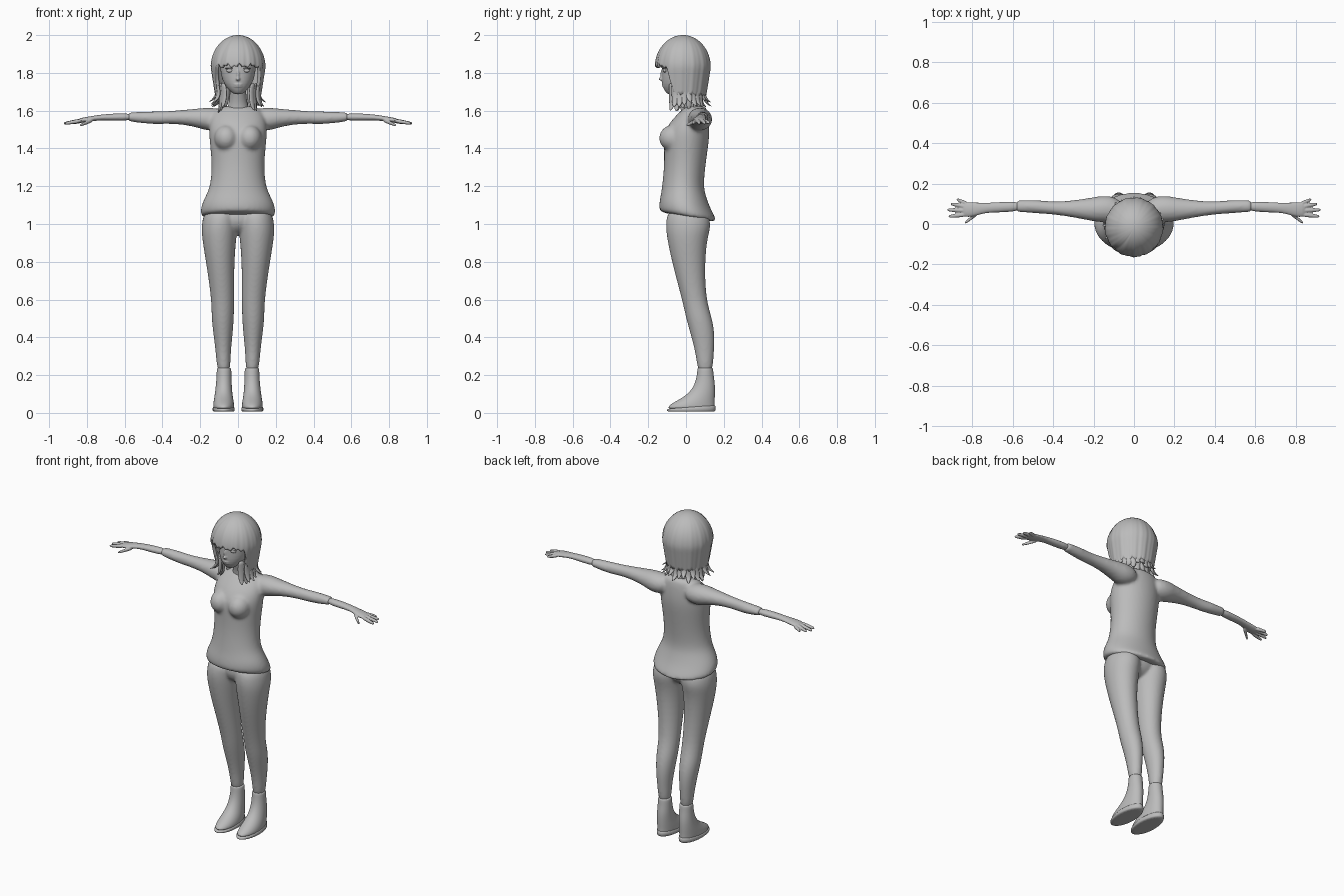
import bpy, bmesh, math, random
from mathutils import Matrix, Vector

random.seed(4)
cube = bpy.data.objects.get("Cube")
if cube:
    bpy.data.objects.remove(cube)

grey = bpy.data.materials.new("plain grey")
grey.use_nodes = True
grey.diffuse_color = (.5, .5, .5, 1)
grey.node_tree.nodes["Principled BSDF"].inputs["Base Color"].default_value = (.5, .5, .5, 1)


def loft(bm, rings, axis="z", sides=24):
    """Closed tube through rings (position, centre a, centre b, radius a, radius b)."""
    loops, made = [], []
    for pos, ca, cb, ra, rb in rings:
        loop = []
        for i in range(sides):
            t = math.tau * i / sides
            a, b = ca + ra * math.cos(t), cb + rb * math.sin(t)
            loop.append(bm.verts.new((a, b, pos) if axis == "z" else (pos, a, b)))
        loops.append(loop)
        made += loop
    for low, high in zip(loops, loops[1:]):
        for i in range(sides):
            j = (i + 1) % sides
            bm.faces.new((low[i], low[j], high[j], high[i]))
    bm.faces.new(loops[0])
    bm.faces.new(loops[-1])
    return made


def ball(bm, centre, size):
    matrix = Matrix.Translation(centre) @ Matrix.Diagonal((*size, 1))
    bmesh.ops.create_uvsphere(bm, u_segments=20, v_segments=12, radius=1, matrix=matrix)


def finish(bm, name, mirror=False, subsurf=1, voxel=0, smooth=0):
    bmesh.ops.recalc_face_normals(bm, faces=bm.faces)
    for face in bm.faces:
        face.smooth = True
    mesh = bpy.data.meshes.new(name)
    bm.to_mesh(mesh)
    bm.free()
    mesh.materials.append(grey)
    obj = bpy.data.objects.new(name, mesh)
    bpy.context.collection.objects.link(obj)
    if subsurf:
        mod = obj.modifiers.new("Rounding", "SUBSURF")
        mod.levels = mod.render_levels = subsurf
    if mirror:
        obj.modifiers.new("Mirror", "MIRROR").use_mirror_merge = False
    if voxel:
        mod = obj.modifiers.new("Blend", "REMESH")
        mod.mode, mod.voxel_size, mod.use_smooth_shade = "VOXEL", voxel, True
    if smooth:
        mod = obj.modifiers.new("Relax", "SMOOTH")
        mod.factor, mod.iterations = .5, smooth
    return obj


# Sweater: trunk with a hem that drops at the back, bust and sleeves
bm = bmesh.new()
trunk = loft(bm, [
    (1.035, 0, .01, .18, .14), (1.05, 0, .01, .202, .154), (1.1, 0, -.006, .195, .135),
    (1.15, 0, -.012, .17, .12), (1.2, 0, -.017, .147, .109), (1.3, 0, -.007, .138, .109),
    (1.4, 0, 0, .146, .116), (1.48, 0, .003, .155, .123), (1.55, 0, .022, .15, .1),
    (1.6, 0, .045, .125, .07), (1.628, 0, .052, .09, .05)], sides=32)
for v in trunk:
    fade = min(1, max(0, (1.25 - v.co.z) / .2))
    v.co.z -= .18 * v.co.y * fade
sleeve = [
    (.06, .07, 1.555, .06, .05), (.15, .075, 1.553, .068, .065), (.2, .072, 1.56, .06, .053),
    (.3, .075, 1.566, .042, .037), (.4, .078, 1.563, .031, .033), (.47, .086, 1.562, .034, .034),
    (.57, .088, 1.567, .03, .025), (.585, .088, 1.567, .028, .023)]
for side in (1, -1):
    loft(bm, [(side * r[0], *r[1:]) for r in sleeve], "x")
    ball(bm, (side * .062, -.068, 1.455), (.065, .076, .07))
finish(bm, "sweater", subsurf=2, voxel=.009, smooth=7)

# Forearms and hands
bm = bmesh.new()
loft(bm, [(.55, .088, 1.567, .025, .021), (.66, .083, 1.566, .026, .019),
          (.73, .08, 1.564, .024, .015), (.77, .075, 1.558, .031, .014),
          (.82, .07, 1.55, .038, .014), (.85, .07, 1.545, .034, .011)], "x")
fingers = [((.82, .098, 1.547), (.878, .122, 1.535)), ((.83, .085, 1.548), (.908, .1, 1.533)),
           ((.83, .066, 1.548), (.925, .07, 1.532)), ((.83, .047, 1.547), (.918, .037, 1.532)),
           ((.765, .06, 1.552), (.838, .004, 1.522))]
for start, end in fingers:
    start, end = Vector(start), Vector(end)
    rings = []
    for t, r in ((0, .012), (.4, .011), (.8, .0095), (1, .006)):
        p = start.lerp(end, t)
        rings.append((p.x, p.y, p.z, r, r))
    loft(bm, rings, "x", 12)
finish(bm, "hands", mirror=True, voxel=.004, smooth=2)

# Trousers
bm = bmesh.new()
loft(bm, [(1.09, .088, .005, .085, .1), (1.0, .098, .014, .097, .124), (.93, .1, .006, .092, .108),
          (.8, .095, .012, .075, .088), (.6, .08, .042, .06, .063), (.5, .081, .07, .06, .07),
          (.4, .079, .092, .049, .063), (.3, .078, .1, .038, .046), (.2, .074, .102, .034, .038)])
ball(bm, (0, .015, 1.03), (.15, .1, .09))
finish(bm, "trousers", mirror=True, subsurf=2, voxel=.008, smooth=5)

# Ankle boots with toes turned slightly out
bm = bmesh.new()
boot = loft(bm, [(.018, .076, .03, .05, .118), (.03, .076, .027, .056, .126), (.05, .076, .038, .055, .114),
                 (.075, .076, .062, .051, .091), (.105, .076, .085, .046, .069),
                 (.15, .075, .1, .042, .054), (.2, .074, .102, .039, .044),
                 (.235, .074, .102, .039, .042), (.24, .074, .102, .034, .036)])
finish(bm, "boots", mirror=True, subsurf=2)

# Soles, thicker under the heel
bm = bmesh.new()
sole = loft(bm, [(.006, .076, .028, .054, .124), (.009, .076, .028, .059, .13),
                 (.026, .076, .028, .059, .13), (.029, .076, .028, .055, .125)])
for v in sole:
    if v.co.z > .02:
        v.co.z += .08 * (v.co.y + .02)
finish(bm, "soles", mirror=True)

# Neck
bm = bmesh.new()
loft(bm, [(1.56, 0, .045, .075, .058), (1.62, 0, .042, .053, .048),
          (1.68, 0, .022, .042, .045), (1.76, 0, 0, .045, .05)])
finish(bm, "neck", subsurf=2)

# Head with nose, lips and brow blended in
bm = bmesh.new()
loft(bm, [(1.686, 0, -.075, .02, .022), (1.7, 0, -.067, .038, .042), (1.725, 0, -.05, .064, .074),
          (1.76, 0, -.036, .083, .093), (1.8, 0, -.026, .092, .102), (1.86, 0, -.016, .1, .113),
          (1.93, 0, -.012, .085, .098), (1.965, 0, -.012, .05, .06)])
ball(bm, (0, -.129, 1.768), (.011, .017, .01))
ball(bm, (0, -.126, 1.79), (.008, .01, .03))
for z, depth in ((1.739, -.119), (1.729, -.116)):
    ball(bm, (0, depth, z), (.024, .01, .006))
finish(bm, "head", voxel=.004, smooth=2)

# Eyes and upper lids
bm = bmesh.new()
ball(bm, (.043, -.112, 1.812), (.021, .01, .01))
ball(bm, (.044, -.113, 1.823), (.025, .012, .004))
finish(bm, "eyes", mirror=True)

# Hair shell: short over the face, long at the sides and back
CENTRE = Vector((0, -.016, 0))


def hair_edge(a):
    t = min(1, max(0, (abs(a) - .85) / .4))
    t = t * t * (3 - 2 * t)
    return 1.838 - .158 * t + .008 * math.sin(a * 13 + 1) + .006 * math.sin(a * 29)


def hair_radius(z):
    if z > 1.83:
        return math.sqrt(max(0, 1 - ((z - 1.83) / .17) ** 2))
    return 1 - 1.1 * (1.83 - z)


bm = bmesh.new()
COLS, ROWS = 120, 24
top = bm.verts.new(CENTRE + Vector((0, 0, 2)))
previous = None
for row in range(1, ROWS + 1):
    t = row / ROWS
    ring = []
    for col in range(COLS):
        a = math.tau * col / COLS - math.pi
        z = 2 - (2 - hair_edge(a)) * (1 - math.cos(t * math.pi / 2))
        strands = .012 * math.sin(a * 13 + 1) + .008 * math.sin(a * 29 + t * 2)
        parting = .05 * math.exp(-((a + .45 + .3 * t) / .06) ** 2)
        r = hair_radius(z) * (1 + t * strands - (1 - t * .6) * parting)
        ring.append(bm.verts.new(CENTRE + Vector((.144 * r * math.sin(a), -.147 * r * math.cos(a), z))))
    for i in range(COLS):
        j = (i + 1) % COLS
        if previous:
            bm.faces.new((previous[i], ring[i], ring[j], previous[j]))
        else:
            bm.faces.new((top, ring[i], ring[j]))
    previous = ring
hair = finish(bm, "hair", subsurf=0)
shell = hair.modifiers.new("Thickness", "SOLIDIFY")
shell.thickness, shell.offset = .018, -1

# Hair tips: flat locks flicking outwards, plus a straighter inner layer
bm = bmesh.new()


def lock(angle, root, reach, tip):
    """One tapering lock; local -y points away from the head."""
    mid = root * .9
    verts = loft(bm, [(1.75, 0, -root, .02, .009), (1.7, 0, -mid, .024, .011),
                      (tip + .035, 0, -mid - .004, .019, .01),
                      (tip + .012, 0, -(mid + reach) / 2, .012, .007),
                      (tip, 0, -reach, .003, .003)], sides=10)
    bmesh.ops.transform(bm, verts=verts, matrix=Matrix.Translation(CENTRE) @ Matrix.Rotation(angle, 4, "Z"))


for i in range(19):
    angle = 1.2 + (math.tau - 2.4) * i / 18
    lock(angle, .122, random.uniform(.13, .158), random.uniform(1.615, 1.65))
for i in range(13):
    angle = .85 + (math.tau - 1.7) * i / 12
    lock(angle + random.uniform(-.08, .08), .1, random.uniform(.09, .115), random.uniform(1.58, 1.62))
finish(bm, "hair_locks")
